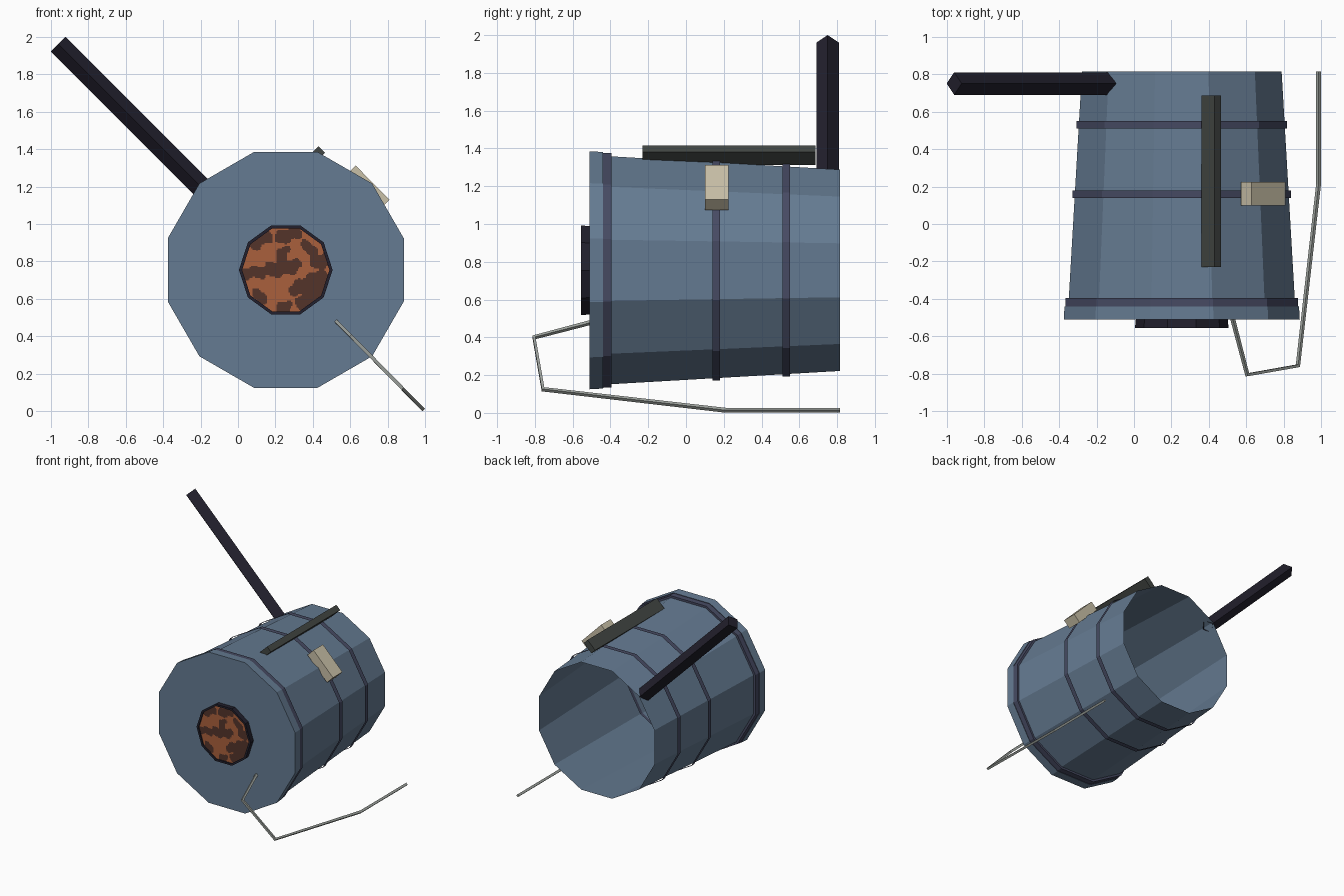
import bpy, bmesh, math
from mathutils import Vector

if "Cube" in bpy.data.objects:
    bpy.data.objects.remove(bpy.data.objects["Cube"])

CX, CZ = 0.255, 0.755          # barrel axis (runs along y)


def mat(name, r, g, b):
    m = bpy.data.materials.new(name)
    lin = [(c / 255 / 12.92) if c < 11 else ((c / 255 + 0.055) / 1.055) ** 2.4 for c in (r, g, b)]
    m.diffuse_color = (*lin, 1)
    m.use_nodes = True
    m.node_tree.nodes["Principled BSDF"].inputs["Base Color"].default_value = m.diffuse_color
    return m


BLUE = mat("slate_blue", 101, 123, 146)
BAND = mat("dark_band", 70, 74, 98)
BLACK = mat("near_black", 34, 32, 45)
RUST = mat("rust_orange", 170, 96, 60)
BROWN = mat("dark_brown", 84, 51, 42)
CREAM = mat("cream", 202, 193, 168)
GREY = mat("dark_grey", 66, 70, 67)
WIRE = mat("wire_grey", 160, 165, 160)


def finish(name, bm, mats, recalc=True):
    if recalc:
        bmesh.ops.recalc_face_normals(bm, faces=bm.faces)
    me = bpy.data.meshes.new(name)
    bm.to_mesh(me)
    bm.free()
    for m in mats:
        me.materials.append(m)
    ob = bpy.data.objects.new(name, me)
    bpy.context.collection.objects.link(ob)
    return ob


def lathe(name, profile, sides, turn, mats, cap=False, idx=None):
    """Sweep (y, corner radius) points around the barrel axis."""
    bm = bmesh.new()
    rings = []
    for y, r in profile:
        rings.append([bm.verts.new((CX + r * math.cos(turn + k * math.tau / sides), y,
                                    CZ + r * math.sin(turn + k * math.tau / sides)))
                      for k in range(sides)])
    for i, (a, b) in enumerate(zip(rings, rings[1:])):
        for k in range(sides):
            n = (k + 1) % sides
            f = bm.faces.new((a[k], a[n], b[n], b[k]))
            f.material_index = idx[i] if idx else 0
    if cap:
        bm.faces.new(rings[0])
    return finish(name, bm, mats)


def block(name, corners, y0, y1, m):
    """Extrude an x-z outline along y."""
    bm = bmesh.new()
    f = bm.faces.new([bm.verts.new((x, y0, z)) for x, z in corners])
    g = bmesh.ops.extrude_face_region(bm, geom=[f])["geom"]
    bmesh.ops.translate(bm, vec=(0, y1 - y0, 0), verts=[v for v in g if isinstance(v, bmesh.types.BMVert)])
    return finish(name, bm, [m])


K = 1 / math.cos(math.pi / 12)     # flat radius to corner radius, 12 sides
T = math.pi / 12

# Barrel: closed front, dark lip ring, tapered body, open back
lathe("barrel", [(-0.51, 0.63 * K), (-0.44, 0.626 * K), (-0.44, 0.622 * K), (-0.395, 0.62 * K),
                 (-0.395, 0.603 * K), (0.815, 0.533 * K)],
      12, T, [BLUE, BAND], cap=True, idx=[0, 1, 1, 1, 0])

# Two loose hoops
for n, (y, r) in enumerate([(0.16, 0.583), (0.53, 0.562)]):
    lathe(f"hoop_{n + 1}", [(y - 0.02, r * K), (y + 0.02, r * K)], 12, T, [BAND])

# Port rim on the front
lathe("port_rim", [(-0.505, 0.245), (-0.555, 0.25), (-0.555, 0.233), (-0.54, 0.233)], 10, 0, [BLACK])

# Rusty port plate: fine grid trimmed to ten sides, blotches by distance to strokes
STROKES = [(-.17, .14, -.10, .18, .035), (-.03, .17, .05, .20, .035), (-.22, -.02, -.12, -.01, .03),
           (-.08, .00, .04, .02, .04), (-.03, .04, -.01, .10, .03), (.06, -.10, .18, -.04, .04),
           (.10, -.17, .19, -.09, .045), (.16, .04, .23, .06, .04), (-.15, -.13, -.12, -.15, .03),
           (-.03, -.21, .01, -.19, .03), (.11, .13, .15, .10, .03)]


def blotch(x, z):
    for x0, z0, x1, z1, r in STROKES:
        a, d = Vector((x0, z0)), Vector((x1 - x0, z1 - z0))
        p = Vector((x, z)) - a
        t = min(1, max(0, p.dot(d) / d.dot(d)))
        if (p - d * t).length < r + 0.008 * math.sin(70 * x + 50 * z):
            return True
    return False


bm = bmesh.new()
bmesh.ops.create_grid(bm, x_segments=70, y_segments=70, size=0.25)
for v in bm.verts:
    v.co = (v.co.x, 0, v.co.y)
ap = 0.234 * math.cos(math.pi / 10)
for k in range(10):
    a = (k + 0.5) * math.tau / 10
    n = Vector((math.cos(a), 0, math.sin(a)))
    bmesh.ops.bisect_plane(bm, geom=bm.verts[:] + bm.edges[:] + bm.faces[:],
                           plane_co=n * ap, plane_no=n, clear_outer=True)
for f in bm.faces:
    c = f.calc_center_median()
    f.material_index = int(blotch(c.x, c.z))
    f.normal_update()
    if f.normal.y > 0:
        f.normal_flip()
bmesh.ops.translate(bm, vec=(CX, -0.545, CZ), verts=bm.verts)
finish("port_plate", bm, [RUST, BROWN], recalc=False)

# Rail and small box on top
block("top_rail", [(0.43, 1.415), (0.465, 1.38), (0.395, 1.312), (0.36, 1.347)], -0.23, 0.685, GREY)
block("side_box", [(0.628, 1.312), (0.808, 1.13), (0.753, 1.075), (0.572, 1.257)], 0.10, 0.225, CREAM)

# Slanted pole: diamond tube, open at the lower end
bm = bmesh.new()
ends = []
for x, z in [(-0.96, 1.96), (-0.135, 1.135)]:
    ends.append([bm.verts.new((x + dx, 0.75 + dy, z + dx)) for dx, dy in
                 [(0.04, 0), (0, 0.06), (-0.04, 0), (0, -0.06)]])
bm.faces.new(ends[0])
for k in range(4):
    n = (k + 1) % 4
    bm.faces.new((ends[0][k], ends[0][n], ends[1][n], ends[1][k]))
finish("pole", bm, [BLACK])

# Bent wire from the front of the barrel to the floor
pts = [(0.525, -0.50, 0.48), (0.605, -0.805, 0.40), (0.875, -0.757, 0.125), (0.985, 0.21, 0.014), (0.985, 0.815, 0.014)]
cu = bpy.data.curves.new("wire", "CURVE")
cu.dimensions = "3D"
sp = cu.splines.new("POLY")
sp.points.add(len(pts) - 1)
for p, co in zip(sp.points, pts):
    p.co = (*co, 1)
cu.bevel_depth = 0.013
cu.bevel_resolution = 0
cu.use_fill_caps = True
cu.materials.append(WIRE)
ob = bpy.data.objects.new("wire", cu)
bpy.context.collection.objects.link(ob)
bpy.context.view_layer.objects.active = ob
ob.select_set(True)
bpy.ops.object.convert(target="MESH")
for p in ob.data.polygons:
    p.use_smooth = False
